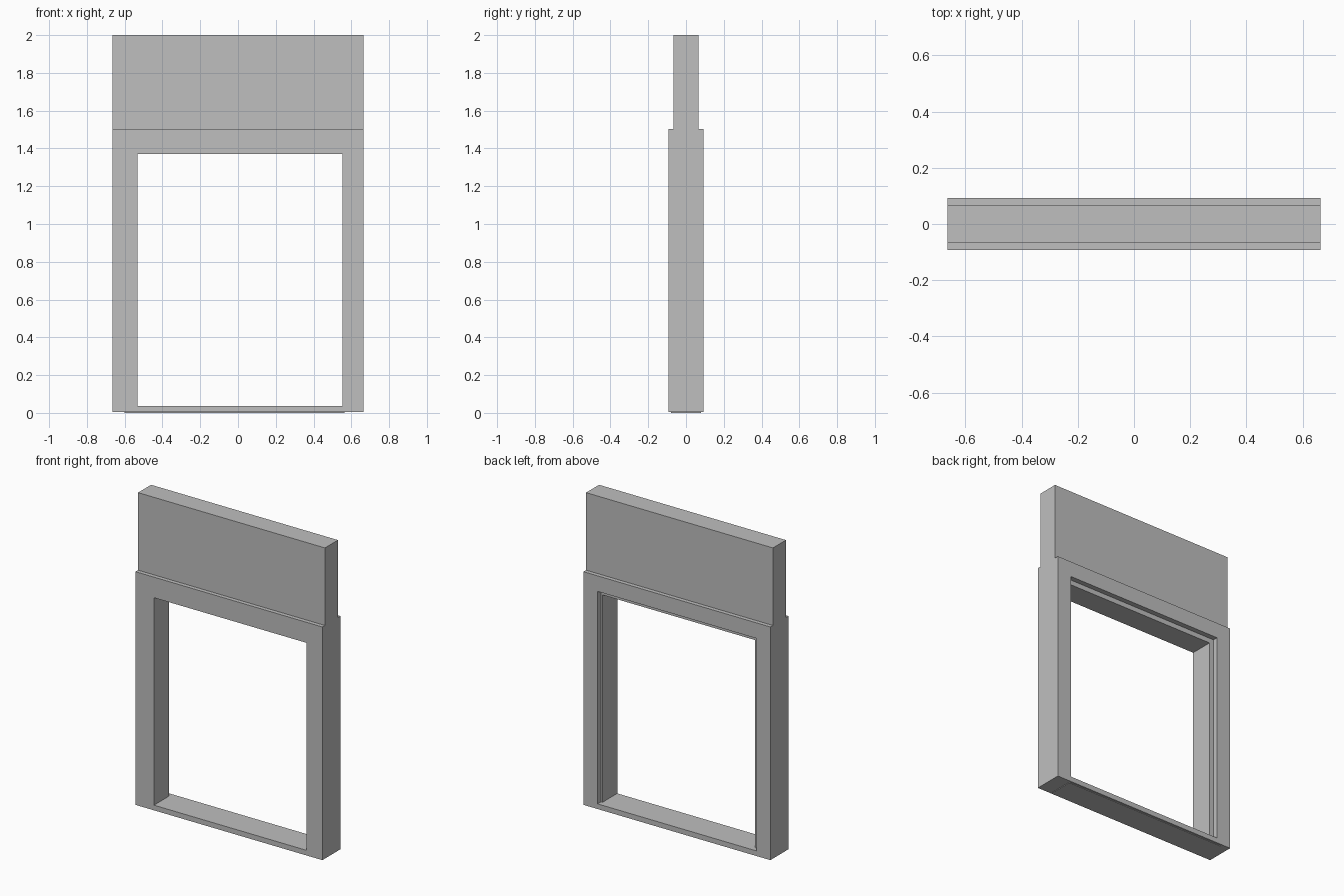
import bpy
import bmesh

if "Cube" in bpy.data.objects:
    bpy.data.objects.remove(bpy.data.objects["Cube"], do_unlink=True)

# Single plain grey
grey = bpy.data.materials.new("light_grey")
grey.use_nodes = True
colour = (0.52, 0.52, 0.52, 1)
grey.diffuse_color = colour
grey.node_tree.nodes["Principled BSDF"].inputs["Base Color"].default_value = colour


def extrude_profile(name, outline, y0, y1):
    """Extrude an x-z outline along y into a closed flat-shaded solid."""
    bm = bmesh.new()
    face = bm.faces.new([bm.verts.new((x, y0, z)) for x, z in outline])
    moved = bmesh.ops.extrude_face_region(bm, geom=[face])["geom"]
    bmesh.ops.translate(bm, vec=(0, y1 - y0, 0),
                        verts=[v for v in moved if isinstance(v, bmesh.types.BMVert)])
    bmesh.ops.recalc_face_normals(bm, faces=bm.faces)
    mesh = bpy.data.meshes.new(name)
    bm.to_mesh(mesh)
    bm.free()
    mesh.materials.append(grey)
    obj = bpy.data.objects.new(name, mesh)
    bpy.context.collection.objects.link(obj)
    return obj


def rectangle(x0, x1, z0, z1):
    return [(x0, z0), (x1, z0), (x1, z1), (x0, z1)]


def arch(x0, x1, top):
    """Two jambs and a header around an opening that is open at the floor."""
    return [(-W, BASE), (x0, BASE), (x0, top), (x1, top),
            (x1, BASE), (W, BASE), (W, HEAD), (-W, HEAD)]


W, HEAD, BASE = 0.664, 1.502, 0.004     # half width, frame top, frame underside
DEPTH, REBATE = 0.092, 0.059            # half depth, start of the rear rebate
LEFT, RIGHT, SILL = 0.553, -0.533, 0.037

# Frame: narrow opening in front, wider rebated opening at the back
extrude_profile("frame_front", arch(RIGHT, LEFT, 1.37), -DEPTH, REBATE)
extrude_profile("frame_rebate", arch(-0.564, 0.564, 1.402), REBATE, DEPTH)

# Sill filling the floor of both openings
extrude_profile("sill_front", rectangle(RIGHT, LEFT, BASE, SILL), -DEPTH, REBATE)
extrude_profile("sill_back", rectangle(-0.564, 0.564, BASE, SILL), REBATE, DEPTH)

# Thin plate under the sill
extrude_profile("floor_plate", rectangle(-0.6, 0.565, 0, BASE), -0.08, 0.08)

# Thinner wall panel above the frame
extrude_profile("upper_panel", rectangle(-W, W, HEAD, 2.0), -0.066, 0.066)
